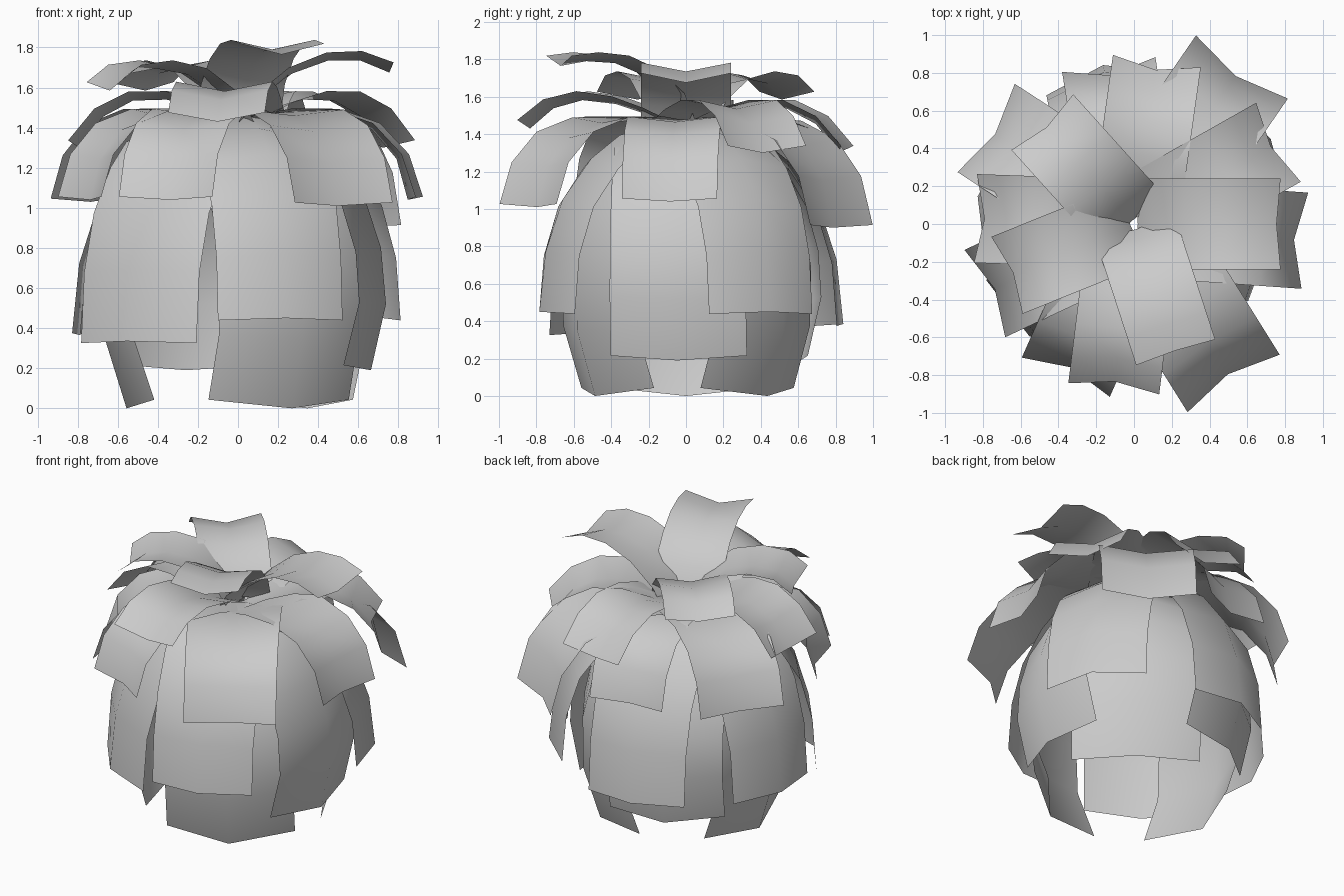
import bpy, bmesh
from math import cos, sin, radians
from mathutils import Vector

if "Cube" in bpy.data.objects:
    bpy.data.objects.remove(bpy.data.objects["Cube"])


def leaf(name, prof, az, width, fold, rscale=1.0, drop=0.0, shift=0.0):
    """Strip of two columns following an (r, z) profile.
    fold = (start, end) offset of the side edges along the surface normal."""
    a = radians(az)
    out = Vector((cos(a), sin(a), 0))
    side = Vector((-sin(a), cos(a), 0))
    n = len(prof) - 1
    pts = []
    for i, (r, z) in enumerate(prof):
        pts.append((r * rscale, z - drop * (i / n) ** 2))
    bm = bmesh.new()
    rows = []
    for i, (r, z) in enumerate(pts):
        p, q = pts[max(i - 1, 0)], pts[min(i + 1, n)]
        t = Vector((q[0] - p[0], q[1] - p[1])).normalized()
        normal = out * -t.y + Vector((0, 0, t.x))
        f = fold[0] + (fold[1] - fold[0]) * i / n
        c = out * r + Vector((0, 0, z)) + side * shift
        h = side * width / 2
        rows.append([bm.verts.new(v) for v in (c - h + normal * f, c, c + h + normal * f)])
    for lo, hi in zip(rows, rows[1:]):
        for j in range(2):
            bm.faces.new((lo[j], hi[j], hi[j + 1], lo[j + 1]))
    me = bpy.data.meshes.new(name)
    bm.to_mesh(me)
    bm.free()
    for p in me.polygons:
        p.use_smooth = True
    bpy.context.collection.objects.link(bpy.data.objects.new(name, me))


# Lowest layer: long leaves wrapping the body down to the ground
LOW = [(.08, 1.43), (.3, 1.36), (.47, 1.2), (.6, .98), (.67, .7), (.665, .35), (.556, 0)]
for i, az in enumerate((-61, 51.5, 180)):
    leaf(f"ground_leaf_{i}", LOW, az, .8, (-.11, -.145))

# Slightly shorter long leaves in between
LONG = [(.08, 1.45), (.3, 1.4), (.49, 1.27), (.63, 1.06), (.715, .8), (.74, .52), (.665, .19)]
for i, az in enumerate((-4, 113)):
    leaf(f"long_leaf_{i}", LONG, az, .73, (-.08, -.115))

# Body layer: azimuth, width, radius scale, extra drop, sideways shift
BODY = [(.1, 1.46), (.37, 1.395), (.53, 1.27), (.69, 1.05), (.785, .77), (.82, .45)]
for i, (az, w, s, d, sh) in enumerate([(-73, .65, 1, 0, 0), (32, .65, 1.04, 0, 0),
                                       (101, .65, 1.045, .065, 0), (170, .65, 1.025, .075, 0),
                                       (233, .72, .985, .115, -.086)]):
    leaf(f"body_leaf_{i}", BODY, az, w, (-.06, -.1), s, d, sh)

# Shoulder layer: flared leaves ending about half way down
SHOULDER = [(.08, 1.45), (.28, 1.475), (.47, 1.465), (.655, 1.39), (.775, 1.245), (.83, 1.04)]
for i, (az, w, s, d, sh) in enumerate([(-4, .51, 1.025, 0, -.025), (55.5, .59, 1.145, .14, 0),
                                       (99, .5, .96, 0, 0), (147, .557, 1.055, .01, 0),
                                       (205, .51, .98, 0, 0), (246, .51, 1, 0, 0),
                                       (-58, .575, 1.13, .03, 0)]):
    leaf(f"shoulder_leaf_{i}", SHOULDER, az, w, (.01, .06), s, d, sh)

# Upper layer
UPPER = [(.04, 1.43), (.2, 1.5), (.36, 1.54), (.53, 1.535), (.68, 1.455), (.8, 1.3)]
for i, (az, w, s, d) in enumerate([(29.5, .48, 1.04, 0), (82, .47, 1.03, 0),
                                   (178, .47, .99, 0), (263, .485, 1.05, -.13)]):
    leaf(f"upper_leaf_{i}", UPPER, az, w, (.03, .06), s, d)

# Crown: four leaves rising from the centre and arching out
ARCH = [(.02, 1.42), (.11, 1.56), (.27, 1.665), (.44, 1.695), (.59, 1.67), (.69, 1.585)]
RISE = [(.02, 1.42), (.1, 1.54), (.27, 1.67), (.45, 1.735), (.61, 1.735), (.755, 1.675)]
TALL = [(.03, 1.45), (.1, 1.6), (.24, 1.715), (.4, 1.78), (.56, 1.79), (.705, 1.765)]
for i, (prof, az, w) in enumerate([(RISE, 0, .48), (TALL, -72, .44), (ARCH, 202, .44), (ARCH, 132, .44)]):
    leaf(f"crown_leaf_{i}", prof, az, w, (.02, .055))
